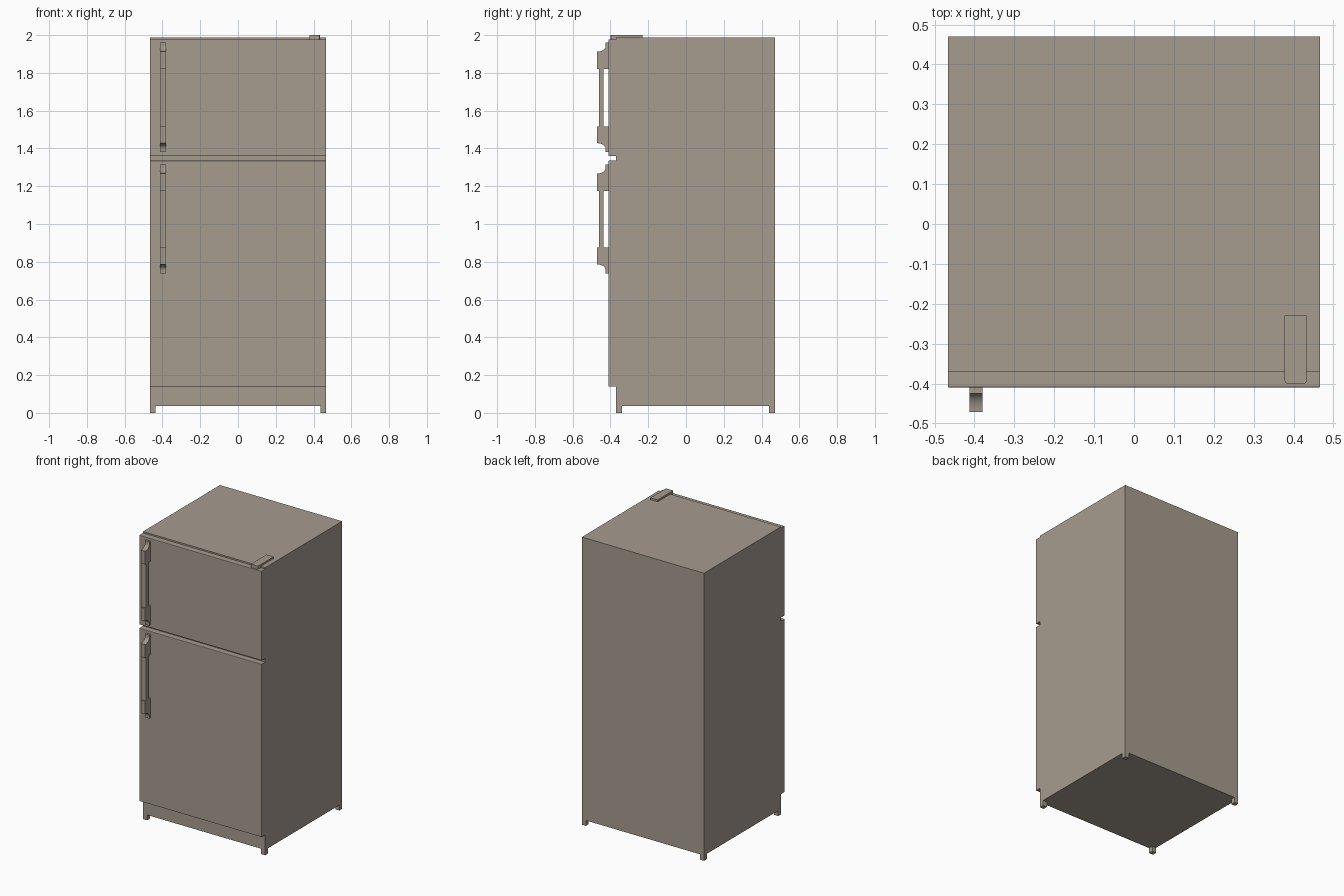
import bpy, bmesh, math

if "Cube" in bpy.data.objects:
    bpy.data.objects.remove(bpy.data.objects["Cube"])

mat = bpy.data.materials.new("warm grey enamel")
mat.diffuse_color = (0.38, 0.33, 0.275, 1)
mat.use_nodes = True
mat.node_tree.nodes["Principled BSDF"].inputs["Base Color"].default_value = mat.diffuse_color


def finish(name, bm):
    bmesh.ops.recalc_face_normals(bm, faces=bm.faces)
    me = bpy.data.meshes.new(name)
    bm.to_mesh(me)
    bm.free()
    me.materials.append(mat)
    ob = bpy.data.objects.new(name, me)
    bpy.context.collection.objects.link(ob)
    return ob


def box(name, x, y, z, bevel=0.0, pick=None):
    """Box from (min, max) ranges; bevels the edges chosen by pick."""
    bm = bmesh.new()
    bmesh.ops.create_cube(bm, size=1)
    for v in bm.verts:
        v.co = [r[0] if c < 0 else r[1] for c, r in zip(v.co, (x, y, z))]
    if bevel:
        edges = [e for e in bm.edges if pick(e)]
        bmesh.ops.bevel(bm, geom=edges, offset=bevel, segments=2,
                        profile=0.5, affect='EDGES')
    return finish(name, bm)


def extrude_profile(name, pts, x0, x1):
    """Extrude a (y, z) outline along x, smooth across its curved part."""
    bm = bmesh.new()
    face = bm.faces.new([bm.verts.new((x0, y, z)) for y, z in pts])
    new = bmesh.ops.extrude_face_region(bm, geom=[face])["geom"]
    for v in new:
        if isinstance(v, bmesh.types.BMVert):
            v.co.x = x1
    ob = finish(name, bm)
    bpy.context.view_layer.objects.active = ob
    ob.select_set(True)
    bpy.ops.object.shade_smooth_by_angle(angle=math.radians(30))
    ob.select_set(False)


W, FRONT, BACK, DOOR = 0.467, -0.37, 0.47, -0.41

# cabinet
box("cabinet", (-W, W), (FRONT, BACK), (0.037, 1.987))

# feet at the four corners
for sx, side in ((-1, "left"), (1, "right")):
    xs = sorted((sx * W, sx * (W - 0.031)))
    box(f"front_{side}_foot", xs, (FRONT, FRONT + 0.031), (0, 0.037))
    box(f"back_{side}_foot", xs, (BACK - 0.031, BACK), (0, 0.037))

# doors, with slightly eased front edges
on_front = lambda e: all(abs(v.co.y - DOOR) < 1e-5 for v in e.verts)
box("fridge_door", (-W, W), (DOOR, FRONT), (0.14, 1.335), 0.003, on_front)
box("freezer_door", (-W, W), (DOOR, FRONT), (1.36, 1.977), 0.003, on_front)

# hinge cover on top, front corners rounded
hinge_corner = lambda e: all(abs(v.co.y + 0.40) < 1e-5 for v in e.verts) \
    and abs(e.verts[0].co.z - e.verts[1].co.z) > 0.01
box("hinge_cover", (0.378, 0.433), (-0.40, -0.23), (1.977, 2.0), 0.006, hinge_corner)


# handles: two brackets with a concave outer end, joined by a thin bar
def handle(name, top, bottom):
    x0, x1, neck, tip = -0.413, -0.380, -0.425, -0.471
    upper_end, lower_end = top - 0.14, bottom + 0.137
    for part, end, inner, s in (("upper", top, upper_end, -1),
                                ("lower", bottom, lower_end, 1)):
        pts = [(DOOR, inner), (DOOR, end), (neck, end)]
        for i in range(9):
            a = math.pi / 2 * i / 8
            pts.append((tip + (neck - tip) * math.cos(a),
                        end + s * (0.018 + 0.03 * math.sin(a))))
        pts.append((tip, inner))
        extrude_profile(f"{name}_{part}_bracket", pts, x0, x1)
    box(f"{name}_bar", (x0, x1), (-0.461, -0.437), (lower_end, upper_end))


handle("freezer_handle", 1.96, 1.38)
handle("fridge_handle", 1.315, 0.738)
